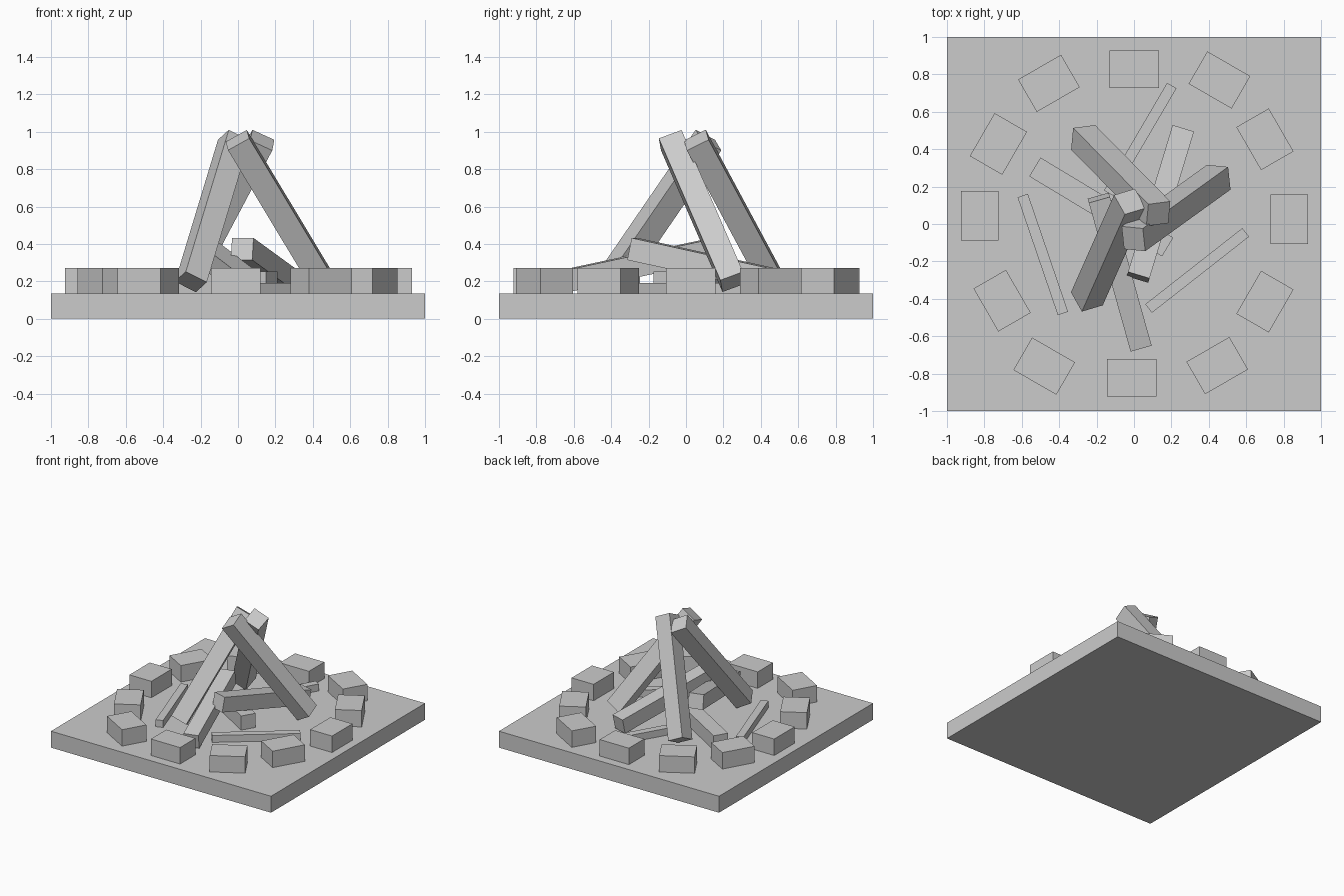
import bpy, math
from mathutils import Vector, Matrix

if "Cube" in bpy.data.objects:
    bpy.data.objects.remove(bpy.data.objects["Cube"])


def box(name, centre, size, rot):
    """Box of a given size, placed with a 3x3 rotation."""
    bpy.ops.mesh.primitive_cube_add(size=1)
    ob = bpy.context.object
    ob.name = name
    ob.matrix_world = (Matrix.Translation(Vector(centre)) @ rot.to_4x4()
                       @ Matrix.Diagonal((*size, 1)))
    return ob


def beam(name, start, end, width, side=None):
    """Square beam between two end centres; side sets its roll."""
    a, b = Vector(start), Vector(end)
    d = (b - a).normalized()
    s = Vector(side) if side else d.cross(Vector((0, 0, 1)))
    u = (s - d * s.dot(d)).normalized()
    rot = Matrix((u, d.cross(u), d)).transposed()
    return box(name, (a + b) / 2, (width, width, (b - a).length), rot)


# Ground slab
GROUND = 0.135
box("ground_slab", (0, 0, GROUND / 2), (2, 2, GROUND), Matrix.Identity(3))

# Ring of stones, each turned to face the centre
stones = [(0.83, 0.025), (0.70, 0.453), (0.457, 0.77), (0.002, 0.828),
          (-0.455, 0.752), (-0.725, 0.428), (-0.825, 0.043), (-0.705, -0.41),
          (-0.48, -0.76), (-0.013, -0.823), (0.445, -0.757), (0.70, -0.415)]
for i, (x, y) in enumerate(stones):
    box(f"ring_stone_{i + 1}", (x, y, GROUND * 1.5), (0.2, 0.265, GROUND),
        Matrix.Rotation(math.radians(30 * i), 3, 'Z'))

# Tall logs leaning together
TOP, FOOT = 0.955, 0.197
tall = [((-0.003, -0.079), (0.453, 0.25), (1, -0.1, 0.56)),
        ((0.13, 0.055), (-0.272, 0.463), (1, 0.13, -0.46)),
        ((-0.022, 0.12), (-0.252, -0.40), (1, 0.3, -0.51))]
for i, (t, f, side) in enumerate(tall):
    beam(f"tall_log_{i + 1}", (*t, TOP), (*f, FOOT), 0.13, side)

# Inner logs: one flat, two resting with a raised end
beam("flat_log", (-0.53, 0.305, 0.193), (0.18, -0.123, 0.193), 0.117)
beam("raised_log_1", (0.26, 0.50, 0.2), (0.022, -0.285, 0.373), 0.12)
beam("raised_log_2", (0.035, -0.655, 0.2), (-0.188, 0.14, 0.37), 0.117)

# Kindling sticks
sticks = [((-0.595, 0.152), (-0.38, -0.478)),
          ((0.597, -0.045), (0.078, -0.452)),
          ((0.202, 0.74), (-0.135, 0.165))]
for i, (a, b) in enumerate(sticks):
    beam(f"kindling_{i + 1}", (*a, 0.163), (*b, 0.163), 0.058)
